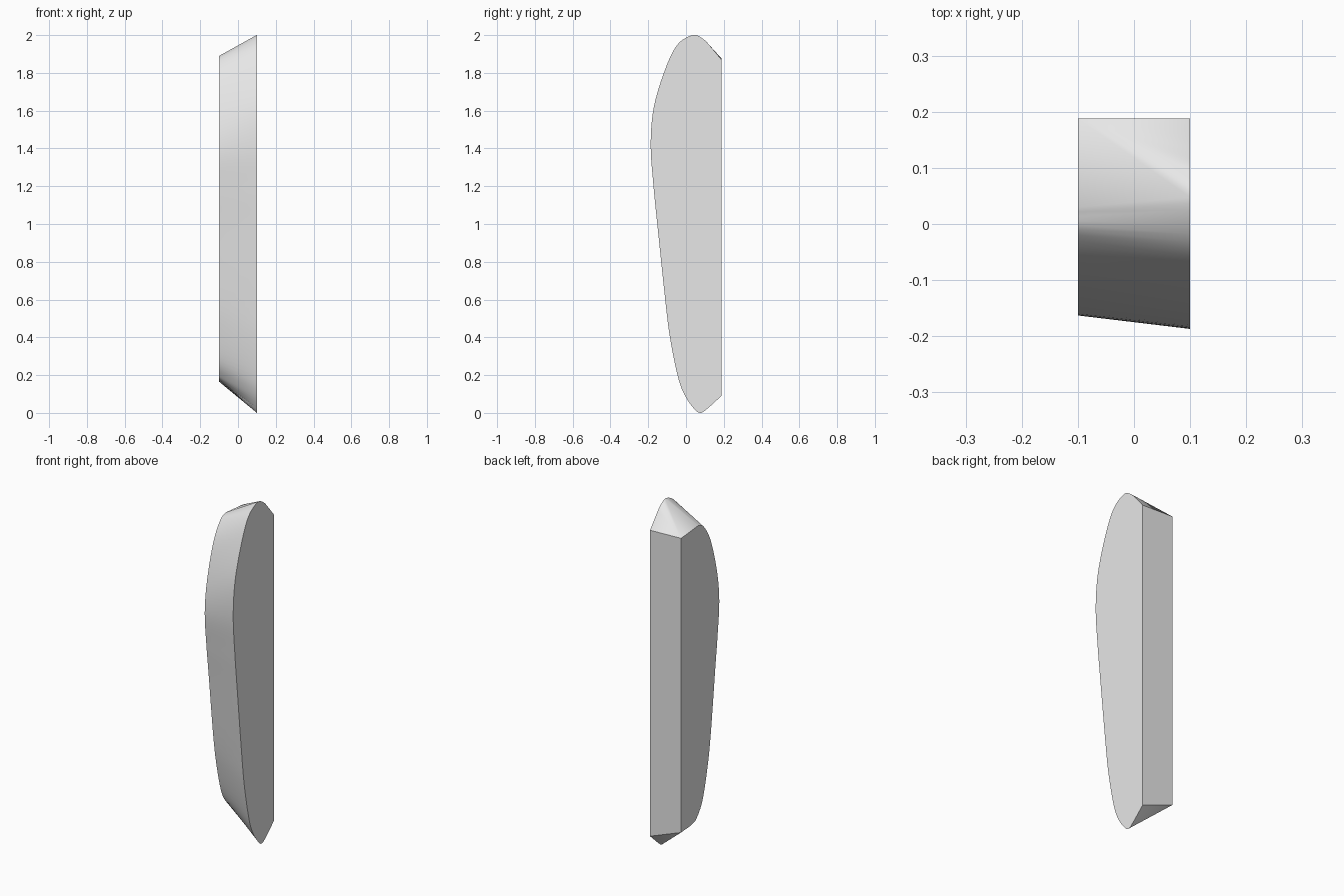
import bpy
import bmesh
from mathutils import Vector

if "Cube" in bpy.data.objects:
    bpy.data.objects.remove(bpy.data.objects["Cube"])

HALF_WIDTH = 0.1
STEPS = 6

# Large (left) side outline as (y, z): bottom back corner, round the front, to top back corner
large = [(.188, .09), (.11, .02), (.075, 0), (.04, .025), (-.01, .1), (-.045, .2),
         (-.085, .4), (-.11, .6), (-.152, 1), (-.172, 1.2), (-.187, 1.42),
         (-.17, 1.62), (-.11, 1.82), (-.045, 1.95), (.037, 2), (.09, 1.98),
         (.132, 1.937), (.188, 1.87)]

# Small (right) side outline, whose ends are single sharp corners
small_bottom, small_top = (.188, .165), (.188, 1.876)
small = [small_bottom, (.08, .175), (.035, .205), (-.01, .28), (-.05, .43),
         (-.083, .62), (-.125, .99), (-.147, 1.18), (-.163, 1.38),
         (-.142, 1.56), (-.084, 1.76), (-.02, 1.865), (.03, 1.89)]


def smooth_path(points):
    """Curve through all the points, with STEPS samples per span."""
    p = [Vector(q) for q in points]
    p = [p[0] * 2 - p[1]] + p + [p[-1] * 2 - p[-2]]
    path = []
    for a, b, c, d in zip(p, p[1:], p[2:], p[3:]):
        for i in range(STEPS):
            t = i / STEPS
            path.append((b * 2 + (c - a) * t + (a * 2 - b * 5 + c * 4 - d) * t ** 2
                         + (b * 3 - a - c * 3 + d) * t ** 3) / 2)
    return path + [p[-2]]


left_path = smooth_path(large)
# The rim fans out from each back corner of the small side
right_path = ([Vector(small_bottom)] * (2 * STEPS) + smooth_path(small))
right_path += [Vector(small_top)] * (len(left_path) - len(right_path))

# Solid: two flat sides joined by the rim and the flat back
bm = bmesh.new()
left = [bm.verts.new((HALF_WIDTH, p.x, max(p.y, 0))) for p in left_path]
right = []
for i, p in enumerate(right_path):
    if i and p == right_path[i - 1]:
        right.append(right[-1])
    else:
        right.append(bm.verts.new((-HALF_WIDTH, p.x, p.y)))

for i in range(len(left) - 1):
    bm.faces.new((left[i], left[i + 1], right[i]))
    if right[i] is not right[i + 1]:
        bm.faces.new((left[i + 1], right[i + 1], right[i]))
bm.faces.new((left[0], right[0], right[-1], left[-1]))
bm.faces.new(left)
bm.faces.new(list(dict.fromkeys(right)))
bmesh.ops.recalc_face_normals(bm, faces=bm.faces)

mesh = bpy.data.meshes.new("tapered_blade")
bm.to_mesh(mesh)
bm.free()
blade = bpy.data.objects.new("tapered_blade", mesh)
bpy.context.collection.objects.link(blade)

# Plain grey finish
grey = bpy.data.materials.new("light_grey")
grey.use_nodes = True
colour = (0.8, 0.8, 0.8, 1)
grey.diffuse_color = colour
grey.node_tree.nodes["Principled BSDF"].inputs["Base Color"].default_value = colour
mesh.materials.append(grey)

# Rounded rim with crisp edges
bpy.ops.object.select_all(action='DESELECT')
blade.select_set(True)
bpy.context.view_layer.objects.active = blade
bpy.ops.object.shade_smooth_by_angle()
